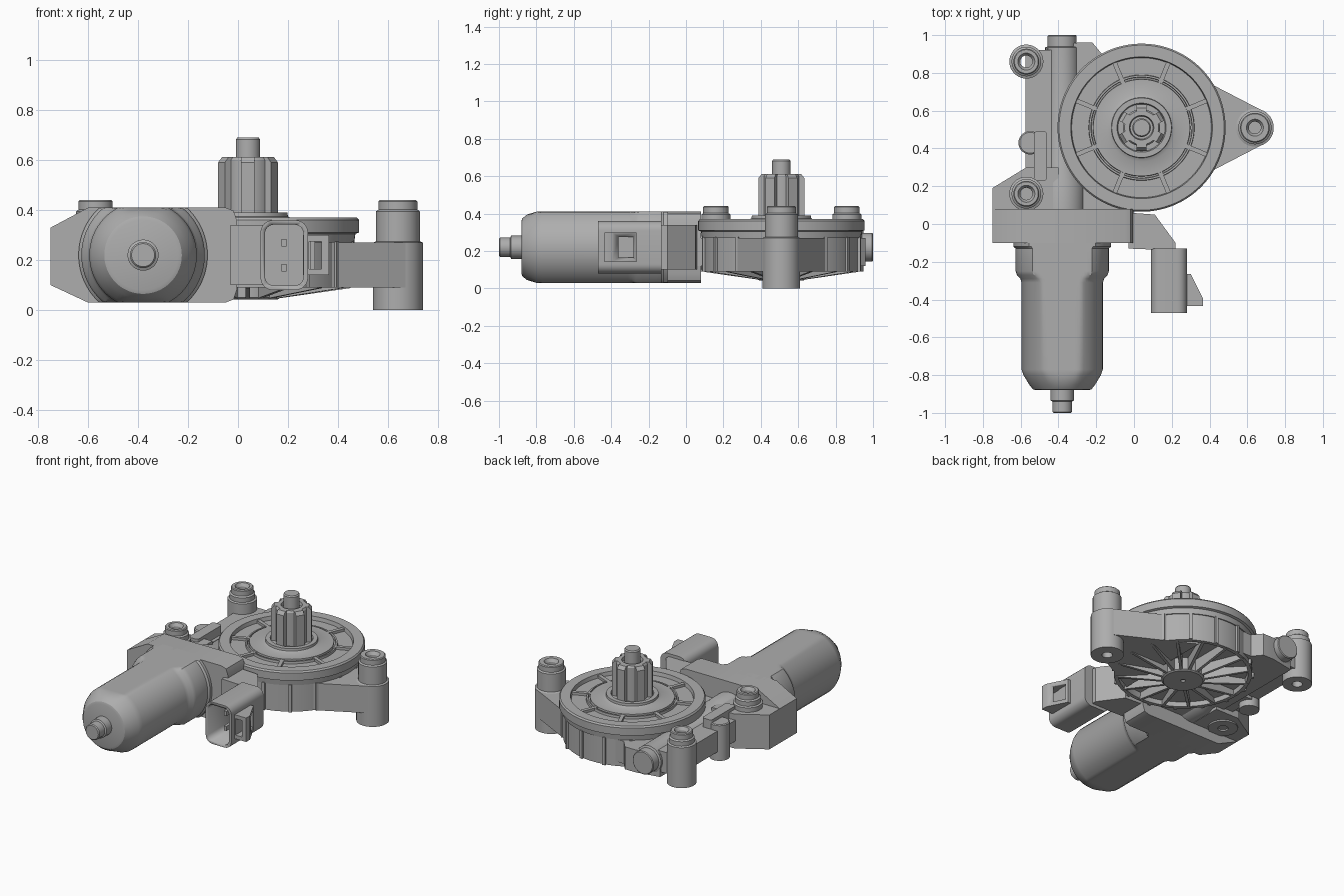
import bpy, bmesh, math
from mathutils import Matrix, Vector

if "Cube" in bpy.data.objects:
    bpy.data.objects.remove(bpy.data.objects["Cube"])

GREY = (0.42, 0.42, 0.42, 1)
mat = bpy.data.materials.new("plain grey")
mat.use_nodes = True
mat.diffuse_color = GREY
mat.node_tree.nodes["Principled BSDF"].inputs["Base Color"].default_value = GREY

HUB = Vector((0.04, 0.51, 0))
MX, MZ = -0.38, 0.22


def finish(name, bm, smooth=True):
    bmesh.ops.remove_doubles(bm, verts=bm.verts, dist=1e-5)
    bmesh.ops.recalc_face_normals(bm, faces=bm.faces)
    me = bpy.data.meshes.new(name)
    bm.to_mesh(me)
    bm.free()
    ob = bpy.data.objects.new(name, me)
    bpy.context.collection.objects.link(ob)
    me.materials.append(mat)
    bpy.ops.object.select_all(action="DESELECT")
    bpy.context.view_layer.objects.active = ob
    ob.select_set(True)
    if smooth:
        bpy.ops.object.shade_smooth_by_angle(angle=math.radians(30))
    return ob


def lathe(name, profile, x, y=0, z=0, axis="Z", seg=64, closed=False, flat=None):
    """Revolve (radius, height) points; flat clamps the sides in z."""
    bm = bmesh.new()
    rings = []
    for r, h in profile:
        ring = []
        for i in range(seg):
            a = math.tau * (i + 0.5) / seg
            u, v = r * math.cos(a), r * math.sin(a)
            if flat:
                v = max(-flat, min(flat, v))
            co = (u, v, h) if axis == "Z" else (u, h, v)
            ring.append(bm.verts.new(Vector(co) + Vector((x, y, z))))
        rings.append(ring)
    pairs = list(zip(rings, rings[1:]))
    if closed:
        pairs.append((rings[-1], rings[0]))
    for a, b in pairs:
        for i in range(seg):
            j = (i + 1) % seg
            bm.faces.new((a[i], a[j], b[j], b[i]))
    bmesh.ops.dissolve_degenerate(bm, dist=1e-5, edges=bm.edges)
    return finish(name, bm)


def prism(name, pts, lo, hi, axis="Z", bevel=0, turn=0, origin=None):
    """Extrude an outline: (x, y) along Z or (x, z) along Y."""
    bm = bmesh.new()
    at = lambda p, h: (p[0], p[1], h) if axis == "Z" else (p[0], h, p[1])
    a = [bm.verts.new(at(p, lo)) for p in pts]
    b = [bm.verts.new(at(p, hi)) for p in pts]
    bm.faces.new(a)
    bm.faces.new(b)
    for i in range(len(pts)):
        j = (i + 1) % len(pts)
        bm.faces.new((a[i], a[j], b[j], b[i]))
    if bevel:
        k = 2 if axis == "Z" else 1
        edges = [e for e in bm.edges
                 if abs(e.verts[0].co[k] - e.verts[1].co[k]) > 1e-4]
        bmesh.ops.bevel(bm, geom=edges, offset=bevel, segments=6, profile=0.5,
                        affect="EDGES")
    if origin is not None:
        bm.transform(Matrix.Translation(origin) @ Matrix.Rotation(turn, 4, "Z"))
    return finish(name, bm)


def rect(x0, x1, y0, y1):
    return [(x0, y0), (x1, y0), (x1, y1), (x0, y1)]


def cut(ob, cutter):
    mod = ob.modifiers.new("cut", "BOOLEAN")
    mod.operation, mod.solver, mod.object = "DIFFERENCE", "EXACT", cutter
    cutter.hide_render = True
    bpy.context.view_layer.objects.active = ob
    bpy.ops.object.modifier_apply(modifier=mod.name)
    bpy.data.objects.remove(cutter)


def spokes(name, count, pts, lo, hi, axis="Z", start=0):
    for i in range(count):
        prism(f"{name}_{i + 1}", pts, lo, hi, axis, 0,
              start + math.tau * i / count, HUB)


# Gear housing: round lid, drum with open ribbed underside
lathe("gear_lid", [(0, .27), (.425, .27), (.43, .305), (.445, .31), (.445, .36),
      (.437, .37), (.375, .37), (.37, .345), (.28, .345), (.278, .36), (.268, .36),
      (.266, .345), (.258, .345), (.256, .365), (.18, .365), (.16, .375),
      (.158, .39), (.13, .39), (.125, .378), (0, .378)], HUB.x, HUB.y, seg=96)
spokes("lid_spoke", 8, rect(.25, .372, -.012, .012), .34, .362, start=math.pi / 8)
lathe("gear_drum", [(0, .28), (.418, .28), (.418, .09), (.395, .09), (.39, .13),
      (.13, .13), (.13, .05), (.12, .043), (.015, .043), (.012, .055), (0, .055)],
      HUB.x, HUB.y, seg=96)
spokes("under_rib", 16, [(.11, .045), (.41, .088), (.41, .14), (.11, .14)],
       -.009, .009, "Y")
spokes("wall_rib", 16, rect(.41, .432, -.01, .01), .09, .275, start=math.pi / 16)

# Output pinion and shaft
lathe("pinion_core", [(0, .37), (.098, .37), (.098, .6), (.09, .612), (.065, .612),
      (.06, .59), (0, .59)], HUB.x, HUB.y)
spokes("pinion_tooth", 6, [(.08, .37), (.123, .37), (.123, .59), (.105, .612),
       (.08, .612)], -.027, .027, "Y", start=math.pi / 6)
lathe("output_shaft", [(0, .4), (.049, .4), (.049, .682), (.043, .69), (0, .69)],
      HUB.x, HUB.y, seg=48)

# Mounting ear and its tall boss
prism("mounting_ear", [(.2, .85), (.42, .735), (.69, .595), (.69, .425),
      (.42, .285), (.2, .17)], .09, .27)


def boss(name, x, y, base, r, step):
    lathe(name, [(.032, base), (r, base), (r, step), (r - .012, step + .005),
          (r - .012, .395), (r - .022, .402), (r - .022, .435), (r - .027, .44),
          (.045, .44), (.032, .42)], x, y, seg=48, closed=True)


boss("ear_boss", .64, .51, 0, .1, .27)
boss("back_boss", -.57, .86, .09, .09, .36)
boss("front_boss", -.57, .16, .09, .09, .36)

# Worm tube and the web that ties it to the drum
lathe("worm_tube", [(0, 0), (.12, 0), (.12, .22), (.09, .3), (.09, .935),
      (.077, .94), (.077, .995), (.072, 1), (0, 1)], MX, 0, MZ, "Y")
prism("worm_web", [(-.46, .05), (0, .05), (0, .9), (-.17, .9), (-.22, .96),
      (-.3, .96), (-.46, .93)], .12, .27)
prism("side_web", rect(-.575, -.42, .1, .92), .15, .29)
prism("clip_wall", rect(-.53, -.46, .23, .49), .13, .35, bevel=.015)
lathe("clip_post", [(0, .09), (.062, .09), (.062, .325), (.055, .33), (0, .33)],
      -.55, .43, seg=40)

# Motor flange and left shoulder
prism("motor_flange", [(-.75, .1), (-.75, .33), (-.6, .41), (-.05, .41),
      (-.018, .398), (-.005, .36), (-.005, .08), (-.018, .042), (-.05, .03),
      (-.6, .03)], -.1, .08, "Y")
prism("flange_shoulder", [(-.75, .05), (-.75, .19), (-.57, .3), (-.4, .3),
      (-.4, .05)], .1, .33)

# Motor can: round with flattened top and bottom
lathe("motor_can", [(0, -.88), (.14, -.88), (.155, -.875), (.175, -.85),
      (.205, -.8), (.215, -.77), (.215, -.31), (.222, -.29), (.24, -.27),
      (.247, -.25), (.247, -.13), (.258, -.12), (.258, -.05), (0, -.05)],
      MX, 0, MZ, "Y", seg=96, flat=.19)
lathe("motor_nose", [(0, -1), (.046, -1), (.052, -.994), (.052, -.94), (.062, -.935),
      (.062, -.87), (0, -.87)], MX, 0, MZ, "Y", seg=48)

# Electrical connector: arm, hollow shell, latch loop and pins
prism("connector_arm", [(-.03, .06), (.11, .05), (.22, -.1), (.22, -.14),
      (-.03, -.13)], .1, .34)
shell = prism("connector_shell", rect(.09, .28, .08, .36), -.47, -.13, "Y", .05)
cut(shell, prism("shell_cutter", rect(.108, .262, .098, .342), -.6, -.2, "Y", .036))
latch = prism("latch", [(.26, -.265), (.3, -.265), (.365, -.395), (.365, -.435),
              (.26, -.435)], .14, .3)
cut(latch, prism("latch_cutter", rect(.285, .335, .165, .275), -.6, -.36, "Y"))
cut(latch, prism("window_cutter", rect(.29, .5, -.36, -.28), .165, .275))
for i, z in enumerate((.17, .27)):
    prism(f"contact_pin_{i + 1}", rect(.175, .195, z - .015, z + .015),
          -.4, -.19, "Y")
